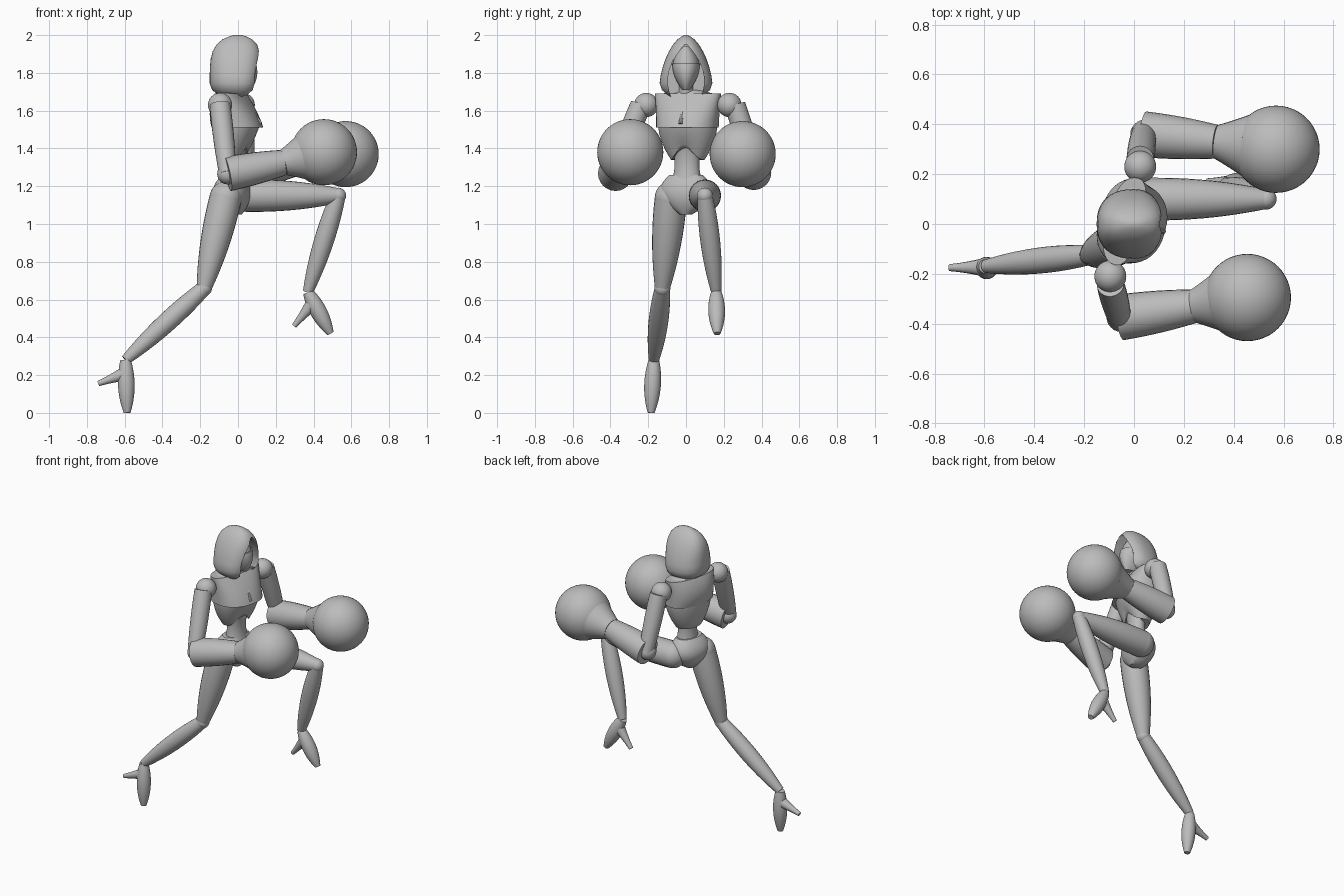
import bpy, bmesh, math
from mathutils import Vector, Matrix

cube = bpy.data.objects.get("Cube")
if cube:
    bpy.data.objects.remove(cube, do_unlink=True)

GREY = (0.5, 0.5, 0.5, 1)
grey_material = bpy.data.materials.new("matte grey")
grey_material.use_nodes = True
grey_material.diffuse_color = GREY
grey_material.node_tree.nodes["Principled BSDF"].inputs["Base Color"].default_value = GREY


def finish(bm, name):
    bmesh.ops.recalc_face_normals(bm, faces=bm.faces)
    mesh = bpy.data.meshes.new(name)
    bm.to_mesh(mesh)
    bm.free()
    mesh.materials.append(grey_material)
    part = bpy.data.objects.new(name, mesh)
    bpy.context.collection.objects.link(part)
    bpy.ops.object.select_all(action='DESELECT')
    part.select_set(True)
    bpy.context.view_layer.objects.active = part
    bpy.ops.object.shade_smooth_by_angle(angle=math.radians(40))
    return part


def skin(name, rings):
    """Bridge neighbouring rings of points and cap both ends."""
    bm = bmesh.new()
    loops = [[bm.verts.new(point) for point in ring] for ring in rings]
    for lower, upper in zip(loops, loops[1:]):
        for i in range(len(lower)):
            bm.faces.new((lower[i - 1], lower[i], upper[i], upper[i - 1]))
    bm.faces.new(loops[0])
    bm.faces.new(loops[-1])
    return finish(bm, name)


def sweep(values, t):
    """Smooth curve through a start, middle and end value."""
    start, middle, end = values
    return start * (1 - t) * (1 - 2 * t) + middle * 4 * t * (1 - t) + end * t * (2 * t - 1)


def steps(count):
    return [i / count for i in range(count + 1)]


def circle(sides):
    return [math.tau * i / sides for i in range(sides)]


def limb(name, start, end, radii, sides=24):
    """Straight tube whose radius swells from start through middle to end."""
    start, end = Vector(start), Vector(end)
    along = (end - start).normalized()
    side = (Vector((0, 1, 0)) - along * along.y).normalized()
    up = along.cross(side)
    skin(name, [[start.lerp(end, t) + sweep(radii, t) * (up * math.cos(a) + side * math.sin(a))
                 for a in circle(sides)] for t in steps(10)])


def signed_power(value, exponent):
    return math.copysign(abs(value) ** exponent, value)


def shell(name, outline, squareness=1.0, centre=Vector(), yaw=0, arch=0):
    """Upright form; outline(t) gives height, back depth, front depth and half width."""
    turn = Matrix.Rotation(math.radians(yaw), 3, 'Z')
    rings = []
    for t in steps(12):
        height, back, front, width = outline(t)
        ring = []
        for a in circle(40):
            x = signed_power(math.cos(a), squareness)
            y = signed_power(math.sin(a), squareness)
            lift = arch * (1 - t) * max(0, math.cos(a)) ** 4
            ring.append(centre + turn @ Vector((x * (front if x > 0 else back), y * width, height + lift)))
        rings.append(ring)
    return skin(name, rings)


def swept(bottom, top, back, front, width):
    """Outline with each depth and width following its own smooth curve."""
    return lambda t: (bottom + (top - bottom) * t, sweep(back, t), sweep(front, t), sweep(width, t))


def ball(name, position, radius):
    bm = bmesh.new()
    bmesh.ops.create_uvsphere(bm, u_segments=48, v_segments=24, radius=radius,
                              matrix=Matrix.Translation(position))
    finish(bm, name)


def hood_outline(t):
    """Pointed dome above the widest level, gathered in quickly below it."""
    widest, base, crown = 1.74, 1.66, 2.0
    height = (base + crown) / 2 - (crown - base) / 2 * math.cos(math.pi * t)
    if height > widest:
        rise = min(1, (height - widest) / (crown - widest))
        narrow = max(0.05, (1 - rise ** 1.5) ** 0.55)
        depth = max(0.15, (1 - rise ** 4) ** 0.5)
    else:
        rise = 0
        narrow = depth = 1 - 0.6 * ((widest - height) / (widest - base)) ** 2
    return height, 0.15 * depth, (0.11 + 0.03 * rise) * depth, 0.14 * narrow


# Hood with a pointed face opening
hood = shell("hood", hood_outline, squareness=0.85)
cutter = shell("hood_cutter", swept(1.62, 1.95, (0, 0, 0), (0.3, 0.3, 0.3), (0.05, 0.095, 0.005)),
               squareness=0.6)
cutter.hide_render = True
opening = hood.modifiers.new("opening", 'BOOLEAN')
opening.operation, opening.object, opening.solver = 'DIFFERENCE', cutter, 'EXACT'
bpy.context.view_layer.objects.active = hood
bpy.ops.object.modifier_apply(modifier=opening.name)
bpy.data.objects.remove(cutter, do_unlink=True)

# Face, lower mask and neck
shell("face", swept(1.72, 1.94, (0, 0.05, 0.02), (0.06, 0.09, 0.04), (0.02, 0.07, 0.02)))
shell("mask", swept(1.71, 1.85, (0, 0.04, 0.05), (0.07, 0.1, 0.095), (0.02, 0.06, 0.073)))
limb("neck", (-0.03, 0, 1.65), (0, 0, 1.77), (0.055, 0.04, 0.04))

# Torso, turned so that the left shoulder leads
torso = dict(centre=Vector((-0.03, 0.01, 0)), yaw=-15)
shell("rib_plate", swept(1.34, 1.53, (0.06, 0.09, 0.1), (0.08, 0.12, 0.145), (0.09, 0.14, 0.16)),
      arch=0.07, **torso)
shell("chest_plate", swept(1.51, 1.69, (0.1, 0.11, 0.08), (0.16, 0.12, 0.06), (0.165, 0.17, 0.18)),
      squareness=0.85, **torso)
shell("shoulder_yoke", swept(1.68, 1.71, (0.08, 0.07, 0.05), (0.06, 0.05, 0.03), (0.175, 0.12, 0.06)),
      **torso)
shell("waist", swept(1.2, 1.43, (0.07, 0.05, 0.06), (0.07, 0.05, 0.07), (0.09, 0.066, 0.085)),
      centre=torso["centre"] / 2, yaw=-12)
shell("pelvis", swept(1.05, 1.26, (0.04, 0.11, 0.06), (0.04, 0.08, 0.05), (0.03, 0.135, 0.09)),
      squareness=0.9, centre=Vector((-0.02, 0, 0)), yaw=-15)

# Ridges along the collar bones and breastbone
throat = Vector((0.03, 0, 1.67))
thin = (0.01, 0.01, 0.01)
limb("left_collar_bone", throat, (0.02, 0.17, 1.68), thin, sides=8)
limb("right_collar_bone", throat, (-0.07, -0.15, 1.68), thin, sides=8)
limb("breastbone", throat, (0.12, -0.03, 1.53), thin, sides=8)

# Arms: shoulder ball, upper arm, flared forearm, cuff and round fist
arms = {"left": [(0.025, 0.23, 1.63), (0.04, 0.36, 1.27), (0.33, 0.33, 1.33), (0.57, 0.3, 1.37)],
        "right": [(-0.095, -0.21, 1.63), (-0.055, -0.375, 1.265), (0.24, -0.33, 1.325), (0.455, -0.295, 1.38)]}
for side, joints in arms.items():
    shoulder, elbow, wrist, fist = map(Vector, joints)
    outward = Vector((0, math.copysign(0.03, shoulder.y), 0))
    ball(side + "_shoulder", shoulder, 0.064)
    limb(side + "_upper_arm", shoulder + outward, elbow + outward / 2, (0.055, 0.055, 0.045))
    ball(side + "_elbow", elbow, 0.055)
    limb(side + "_forearm", elbow, wrist, (0.092, 0.085, 0.068))
    limb(side + "_cuff", wrist, wrist.lerp(fist, 0.5), (0.068, 0.095, 0.125))
    ball(side + "_fist", fist, 0.175)

# Legs: hip, thigh, knee, shin and a heeled foot; the right one stretches back
legs = {"left": [(0.03, 0.1, 1.15), (0.53, 0.1, 1.15), (0.37, 0.16, 0.64), (0.49, 0.165, 0.42), (0.297, 0.17, 0.46)],
        "right": [(-0.065, -0.08, 1.14), (-0.18, -0.125, 0.66), (-0.595, -0.17, 0.28), (-0.587, -0.185, 0), (-0.74, -0.175, 0.155)]}
for side, joints in legs.items():
    hip, knee, ankle, toe, heel = map(Vector, joints)
    instep = ankle.lerp(toe, 0.25)
    ball(side + "_hip", hip, 0.085)
    limb(side + "_thigh", hip, knee, (0.085, 0.077, 0.04))
    ball(side + "_knee", knee, 0.042)
    limb(side + "_shin", knee, ankle, (0.04, 0.052, 0.027))
    limb(side + "_foot", ankle, toe, (0.028, 0.044, 0.018))
    limb(side + "_heel", instep, heel, (0.04, 0.024, 0.014), sides=12)
